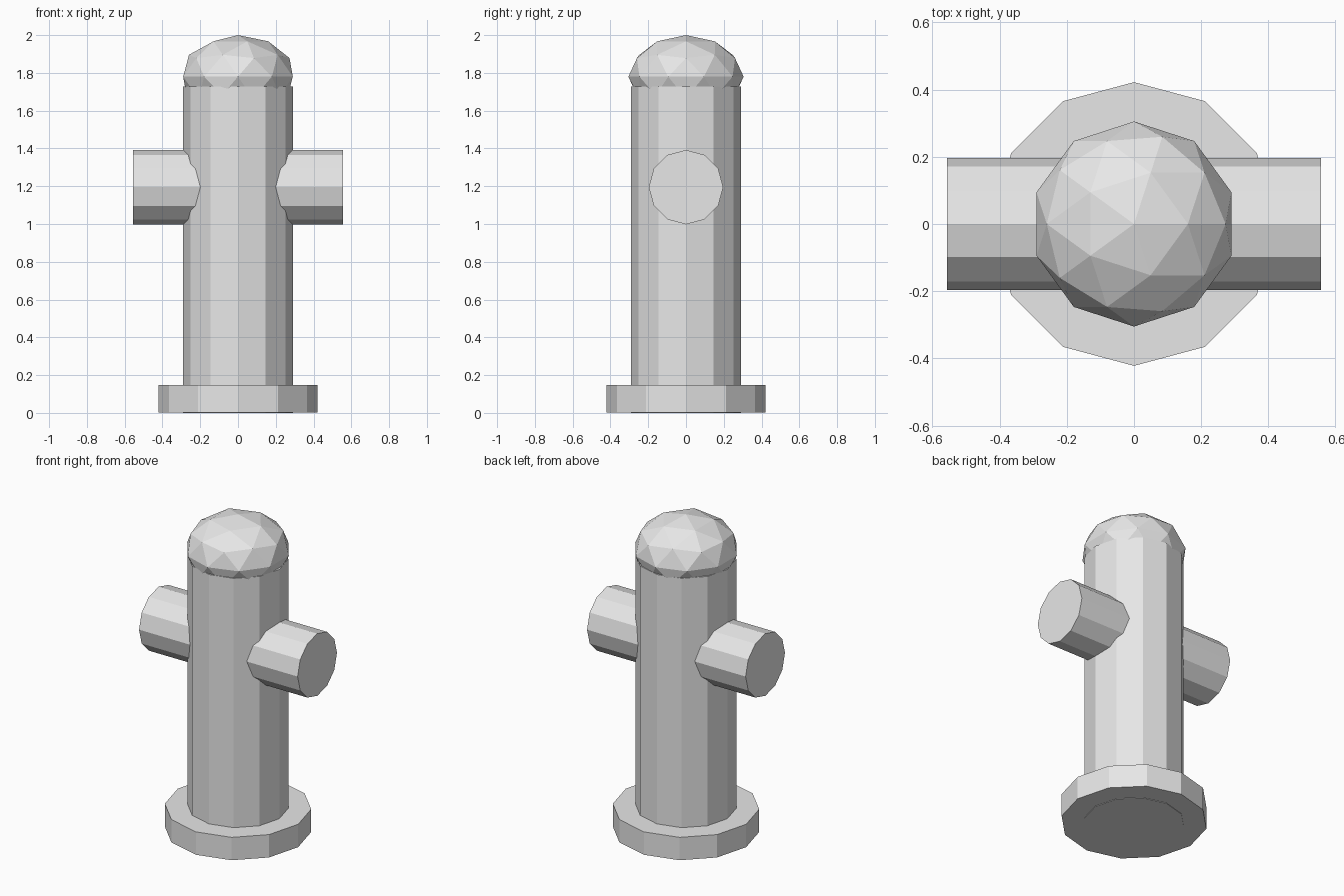
import bpy
from math import pi

cube = bpy.data.objects.get("Cube")
if cube:
    bpy.data.objects.remove(cube, do_unlink=True)

# One plain grey for the whole model
grey = bpy.data.materials.new("plain_grey")
grey.use_nodes = True
colour = (0.8, 0.8, 0.8, 1)
grey.diffuse_color = colour
grey.node_tree.nodes["Principled BSDF"].inputs["Base Color"].default_value = colour


def finish(name):
    obj = bpy.context.object
    obj.name = name
    obj.data.materials.append(grey)
    return obj


def cylinder(name, radius, length, centre, rotation=(0, 0, 0)):
    bpy.ops.mesh.primitive_cylinder_add(vertices=12, radius=radius, depth=length,
                                        location=centre, rotation=rotation)
    return finish(name)


def upright(name, radius, bottom, top):
    return cylinder(name, radius, top - bottom, (0, 0, (bottom + top) / 2))


# Foot flange and main barrel
upright("base_flange", 0.422, 0.003, 0.148)
upright("barrel", 0.29, 0, 1.728)

# Side outlets: one pipe running through the barrel
cylinder("side_outlets", 0.197, 1.112, (0, 0, 1.195), (0, pi / 2, 0))

# Flattened faceted cap
bpy.ops.mesh.primitive_ico_sphere_add(subdivisions=2, radius=1, location=(0, 0, 1.78))
cap = finish("domed_cap")
cap.scale = (0.305, 0.305, 0.22)
